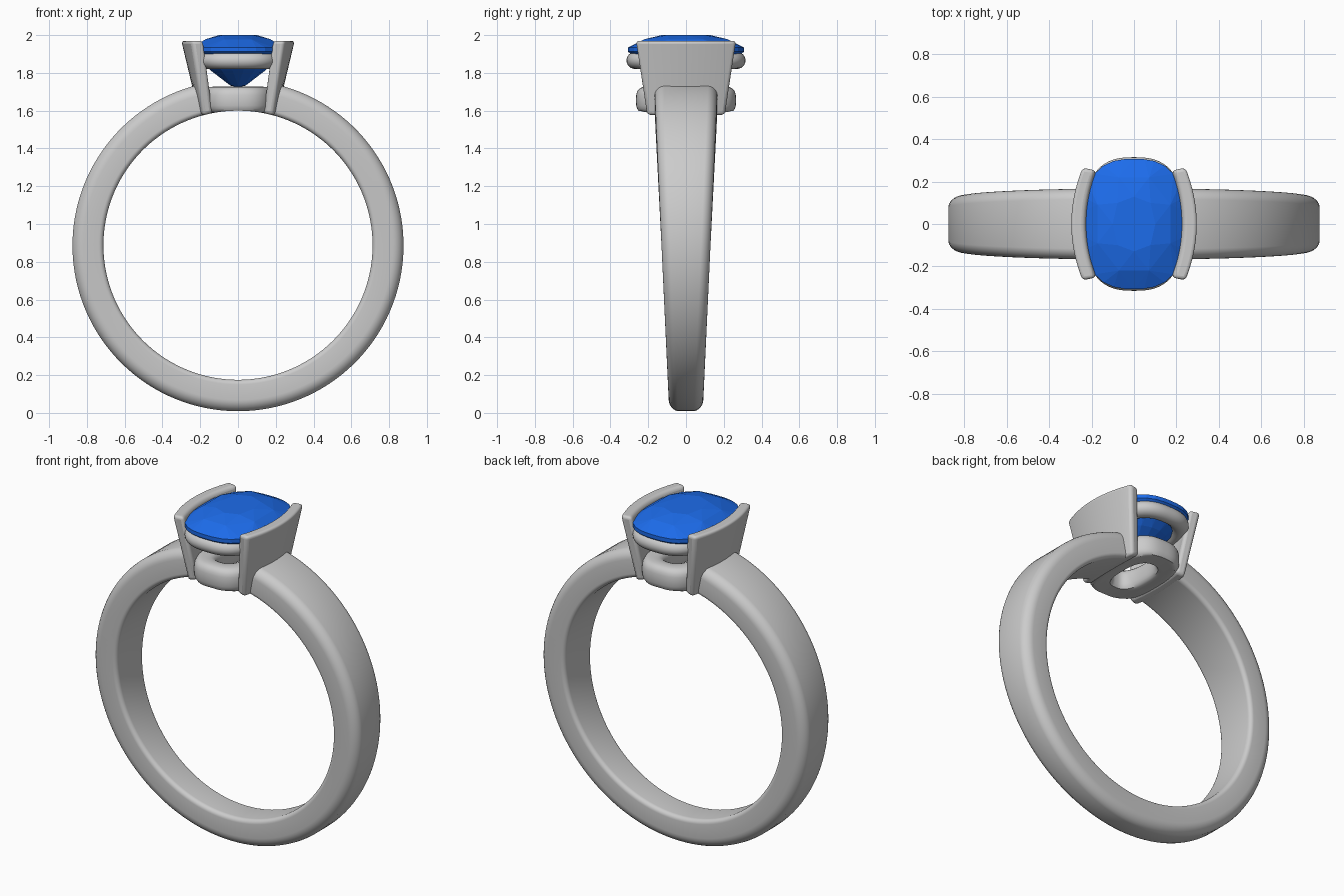
import bpy, bmesh
from math import sin, cos, pi, radians, hypot

if "Cube" in bpy.data.objects:
    bpy.data.objects.remove(bpy.data.objects["Cube"])

CZ, R_IN, R_OUT = 0.8875, 0.7125, 0.881   # finger hole centre and radii


def finish(name, bm, smooth=True, bevel=0):
    bmesh.ops.recalc_face_normals(bm, faces=bm.faces)
    me = bpy.data.meshes.new(name)
    bm.to_mesh(me)
    bm.free()
    ob = bpy.data.objects.new(name, me)
    bpy.context.collection.objects.link(ob)
    if bevel:
        m = ob.modifiers.new("round", 'BEVEL')
        m.width, m.segments, m.limit_method = bevel, 4, 'ANGLE'
        m.angle_limit = radians(40)
    if smooth:
        bpy.ops.object.select_all(action='DESELECT')
        bpy.context.view_layer.objects.active = ob
        ob.select_set(True)
        bpy.ops.object.shade_smooth_by_angle(angle=radians(40))
    return ob


def loft(bm, sections, closed):
    """Skin a list of closed point loops; cap the ends when open."""
    rows = [[bm.verts.new(p) for p in s] for s in sections]
    n, k = len(rows), len(rows[0])
    for i in range(n if closed else n - 1):
        a, b = rows[i], rows[(i + 1) % n]
        for j in range(k):
            bm.faces.new((a[j], a[(j + 1) % k], b[(j + 1) % k], b[j]))
    if not closed:
        bm.faces.new(rows[0])
        bm.faces.new(rows[-1])


def cushion(t, a, b, n=2.7):
    """Point on a cushion-shaped (superellipse) outline."""
    c, s = cos(t), sin(t)
    k = (abs(c) ** n + abs(s) ** n) ** (-1 / n)
    return a * c * k, b * s * k


def clear_finger(x, z):
    """Push a point out of the finger hole."""
    d = hypot(x, z - CZ)
    if d < R_IN:
        return x * R_IN / d, CZ + (z - CZ) * R_IN / d
    return x, z


# Band: rounded section, widening towards the top
def rounded_section(hw):
    pts = []
    corners = ((1, 1, .05), (-1, 1, .05), (-1, -1, .025), (1, -1, .025))
    for q, (sy, sr, r) in enumerate(corners):
        for i in range(7):
            a = q * pi / 2 + i * pi / 12
            y = sy * (hw - r) + r * cos(a)
            rad = (R_OUT - r if sr > 0 else R_IN + r) + r * sin(a)
            if sr > 0:
                rad -= 0.012 * (y / hw) ** 2
            pts.append((y, rad))
    return pts


bm = bmesh.new()
N, start = 120, radians(13.5)
sections = []
for i in range(N + 1):
    a = start + (2 * pi - 2 * start) * i / N
    hw = 0.09 + 0.077 * (CZ + 0.85 * cos(a)) / 1.72
    sections.append([(r * sin(a), y, CZ + r * cos(a)) for y, r in rounded_section(hw)])
loft(bm, sections, False)
finish("band", bm)


# Oval gallery rails
def rail(name, a, b, z, rw, rh, power=1.0):
    bm = bmesh.new()
    secs = []
    for i in range(96):
        t = 2 * pi * i / 96
        sec = []
        for j in range(24):
            u = 2 * pi * j / 24
            du = rw * abs(cos(u)) ** power * (1 if cos(u) > 0 else -1)
            dz = rh * abs(sin(u)) ** power * (1 if sin(u) > 0 else -1)
            x, y = cushion(t, a + du, b + du)
            x, zz = clear_finger(x, z + dz)
            sec.append((x, y, zz))
        secs.append(sec)
    loft(bm, secs, True)
    return finish(name, bm)


rail("upper_rail", 0.19, 0.27, 1.866, 0.045, 0.045)
rail("lower_rail", 0.13, 0.205, 1.655, 0.06, 0.072, 0.7)

# Curved, flared side plates that hold the stone
for side, name in ((1, "right_plate"), (-1, "left_plate")):
    bm = bmesh.new()
    secs = []
    for i in range(17):
        v = -1 + i / 8
        sec = []
        for x, hw, bow, z in ((0.142, 0.200, 0.012, 1.57), (0.205, 0.208, 0.020, 1.57),
                              (0.300, 0.268, 0.055, 1.97), (0.232, 0.255, 0.050, 1.97)):
            px, pz = clear_finger(x - bow * v * v, z)
            sec.append((side * px, hw * v, pz))
        secs.append(sec)
    loft(bm, secs, False)
    finish(name, bm, bevel=0.018)

# Faceted cushion-cut stone
bm = bmesh.new()
rings = ((0.42, 2.0, 8, 0), (0.74, 1.978, 8, .5), (1, 1.935, 32, 0), (1, 1.912, 32, 0),
         (0.6, 1.812, 16, .5), (0.17, 1.733, 8, 0))
for s, z, n, off in rings:
    for i in range(n):
        x, y = cushion(2 * pi * (i + off) / n, 0.24 * s, 0.307 * s)
        bm.verts.new((x, y, z))
bm.verts.new((0, 0, 1.724))
bmesh.ops.convex_hull(bm, input=bm.verts)
stone = finish("stone", bm, smooth=False)
blue = bpy.data.materials.new("blue_stone")
blue.diffuse_color = (0.012, 0.15, 0.83, 1)
blue.use_nodes = True
blue.node_tree.nodes["Principled BSDF"].inputs["Base Color"].default_value = blue.diffuse_color
stone.data.materials.append(blue)
